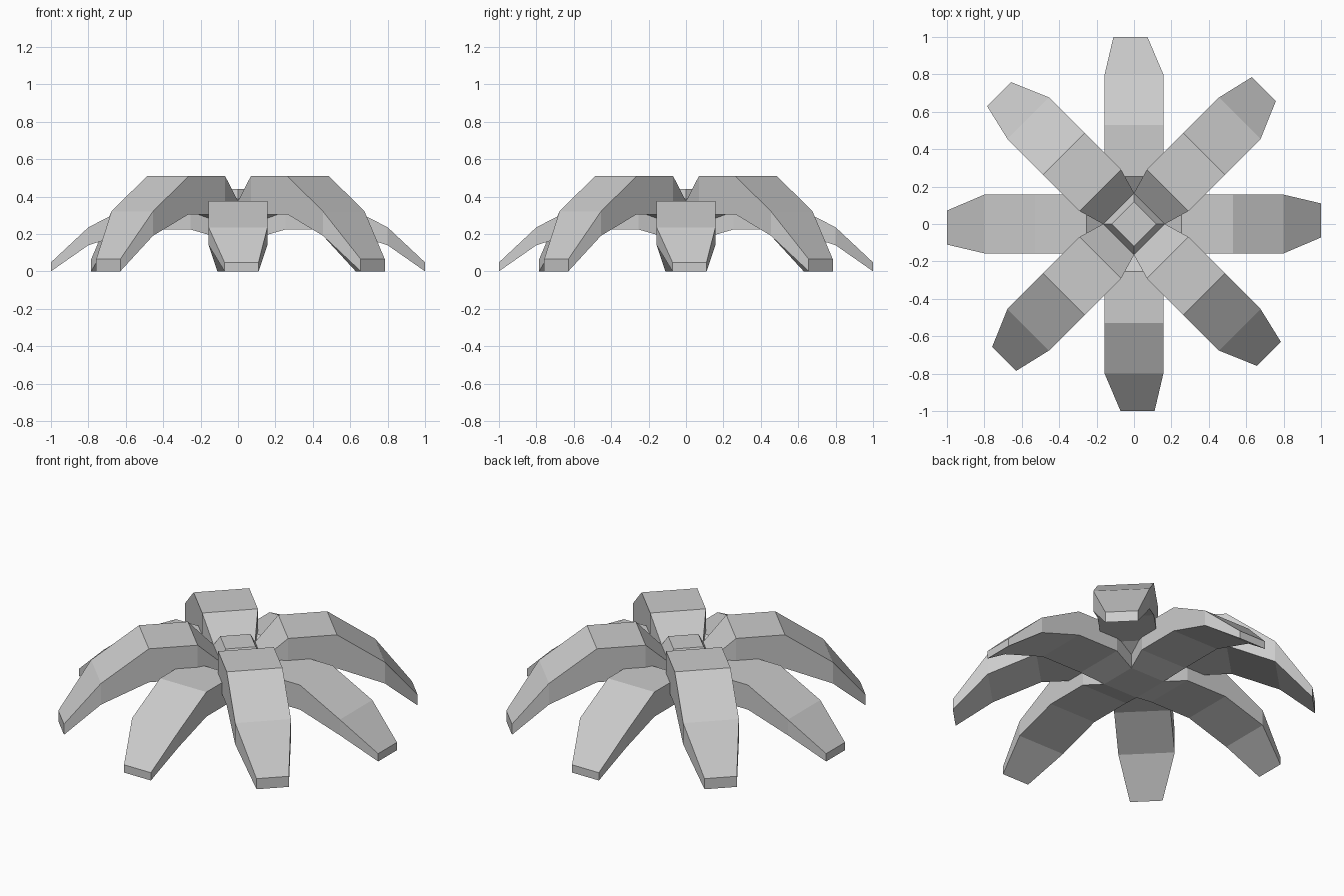
import bpy, bmesh, math
from mathutils import Matrix

if "Cube" in bpy.data.objects:
    bpy.data.objects.remove(bpy.data.objects["Cube"])

grey = bpy.data.materials.new("leaf grey")
grey.diffuse_color = (0.6, 0.6, 0.6, 1)
grey.use_nodes = True
grey.node_tree.nodes["Principled BSDF"].inputs["Base Color"].default_value = grey.diffuse_color

# Leaf sections from centre to tip: radius, left edge, right edge, bottom z, top z
LEAF = [
    (0.117, -0.117, 0.117, 0.25, 0.375),
    (0.255, -0.157, 0.157, 0.305, 0.51),
    (0.53, -0.157, 0.157, 0.305, 0.51),
    (0.80, -0.157, 0.157, 0.19, 0.32),
    (1.00, -0.072, 0.11, 0.0, 0.065),
]
CORE, CAP, CAP_Z = 0.117, 0.085, 0.44


def leaf_ring(name, angle, z_scale):
    """Four arched leaves around a square core with a tapered cap."""
    bm = bmesh.new()
    for k in range(4):
        turn = Matrix.Rotation(angle + k * math.pi / 2, 4, 'Z')
        scale = Matrix.Diagonal((1, 1, z_scale, 1))

        def vert(x, y, z):
            return bm.verts.new(turn @ scale @ Matrix.Translation((x, y, z)).translation)

        # Arched leaf
        rings = [[vert(r, a, lo), vert(r, b, lo), vert(r, b, hi), vert(r, a, hi)]
                 for r, a, b, lo, hi in LEAF]
        for p, q in zip(rings, rings[1:]):
            for i in range(4):
                j = (i + 1) % 4
                bm.faces.new((p[i], p[j], q[j], q[i]))
        bm.faces.new(rings[-1])
        # Sloping side of the cap
        bm.faces.new((rings[0][3], rings[0][2], vert(CAP, CAP, CAP_Z), vert(CAP, -CAP, CAP_Z)))
    bmesh.ops.remove_doubles(bm, verts=bm.verts, dist=0.0005)
    # Close the cap top and the core underside
    bmesh.ops.holes_fill(bm, edges=[e for e in bm.edges if e.is_boundary], sides=4)
    bmesh.ops.recalc_face_normals(bm, faces=bm.faces)
    mesh = bpy.data.meshes.new(name)
    bm.to_mesh(mesh)
    bm.free()
    mesh.materials.append(grey)
    obj = bpy.data.objects.new(name, mesh)
    bpy.context.collection.objects.link(obj)


leaf_ring("upper_leaves", math.pi / 4, 1.0)
leaf_ring("lower_leaves", 0.0, 0.735)
